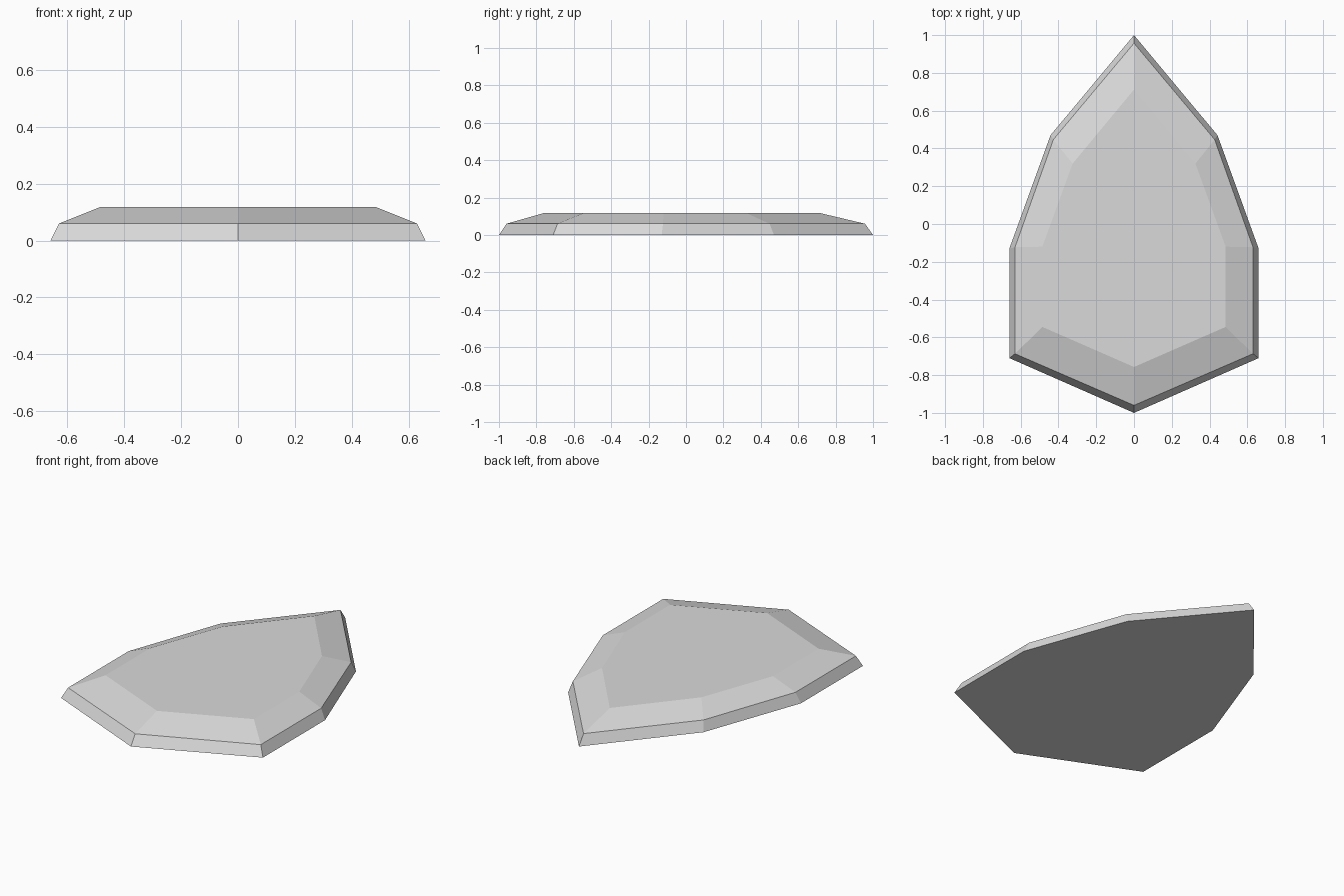
import bpy
import bmesh

cube = bpy.data.objects.get("Cube")
if cube:
    bpy.data.objects.remove(cube, do_unlink=True)

# Plain grey stone material
grey = bpy.data.materials.new("light_grey")
grey.use_nodes = True
colour = (0.7, 0.7, 0.7, 1)
grey.diffuse_color = colour
grey.node_tree.nodes["Principled BSDF"].inputs["Base Color"].default_value = colour

# Half outlines from front tip to back tip: base, girdle and flat table
layers = [
    (0.0, [(0, -1), (0.66, -0.71), (0.66, -0.13), (0.442, 0.47), (0, 1)]),
    (0.06, [(0, -0.96), (0.63, -0.687), (0.63, -0.123), (0.427, 0.447), (0, 0.957)]),
    (0.118, [(0, -0.757), (0.485, -0.545), (0.485, -0.12), (0.325, 0.32), (0, 0.712)]),
]


def add_ring(bm, z, half):
    mirrored = [(-x, y) for x, y in reversed(half[1:-1])]
    return [bm.verts.new((x, y, z)) for x, y in half + mirrored]


# Faceted gem: stacked rings joined by flat facets
bm = bmesh.new()
rings = [add_ring(bm, z, half) for z, half in layers]
for low, high in zip(rings, rings[1:]):
    for i in range(len(low)):
        j = (i + 1) % len(low)
        bm.faces.new((low[i], low[j], high[j], high[i]))
bm.faces.new(rings[0][::-1])
bm.faces.new(rings[-1])
bmesh.ops.recalc_face_normals(bm, faces=bm.faces)

mesh = bpy.data.meshes.new("faceted_gem")
bm.to_mesh(mesh)
bm.free()
mesh.materials.append(grey)
gem = bpy.data.objects.new("faceted_gem", mesh)
bpy.context.collection.objects.link(gem)
